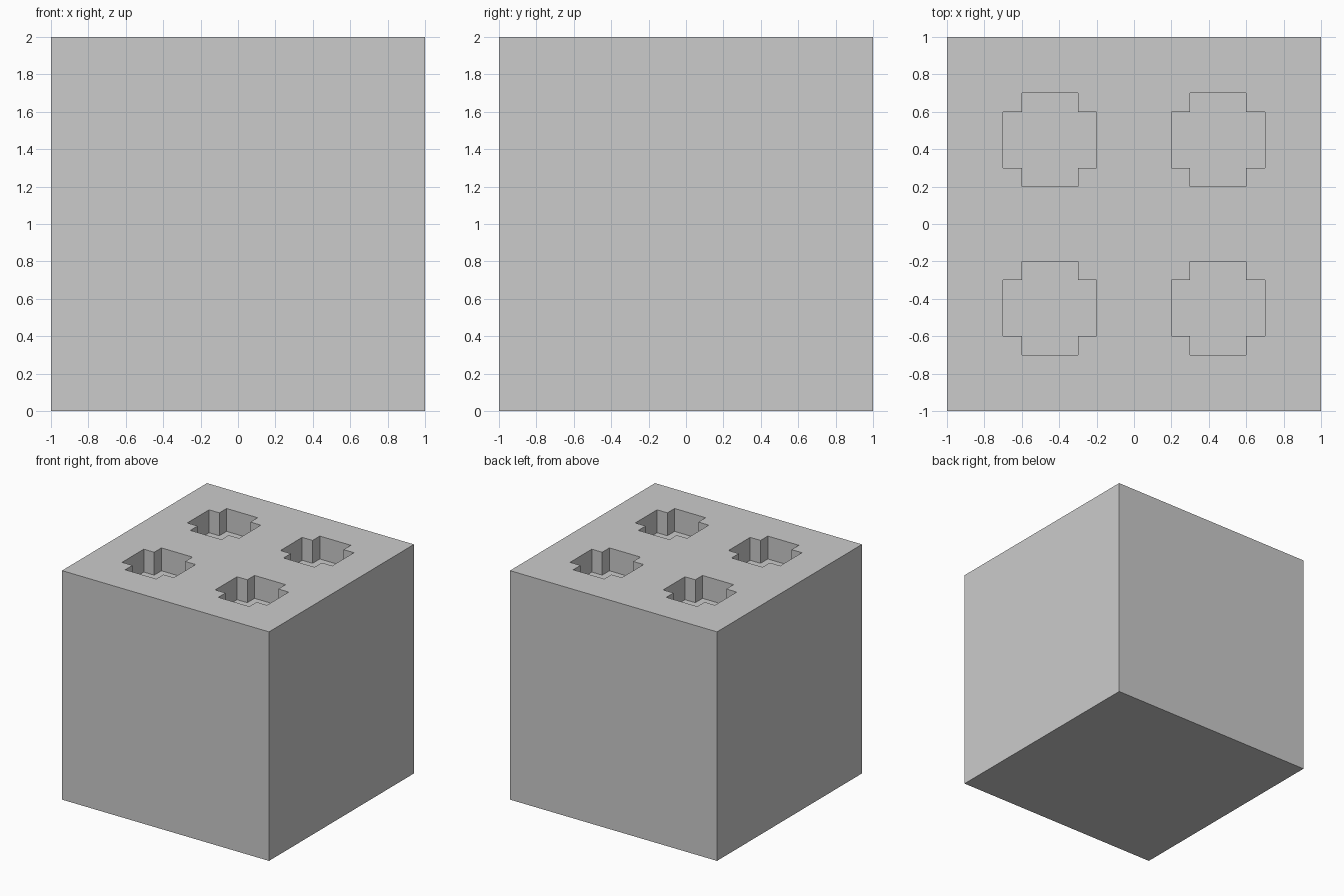
import bpy, bmesh

if "Cube" in bpy.data.objects:
    bpy.data.objects.remove(bpy.data.objects["Cube"])

DEPTH = 0.2  # pocket depth

# Solid cube block
bpy.ops.mesh.primitive_cube_add(size=2, location=(0, 0, 1))
block = bpy.context.object
block.name = "block"

# Plus-shaped profile of one pocket
a, b = 0.15, 0.25
plus = [(a, -b), (a, -a), (b, -a), (b, a), (a, a), (a, b),
        (-a, b), (-a, a), (-b, a), (-b, -a), (-a, -a), (-a, -b)]

# Four pocket cutters in one mesh
bm = bmesh.new()
for cx in (-0.45, 0.45):
    for cy in (-0.45, 0.45):
        face = bm.faces.new([bm.verts.new((cx + x, cy + y, 2 - DEPTH)) for x, y in plus])
        ext = bmesh.ops.extrude_face_region(bm, geom=[face], use_keep_orig=True)
        top = [v for v in ext["geom"] if isinstance(v, bmesh.types.BMVert)]
        bmesh.ops.translate(bm, verts=top, vec=(0, 0, DEPTH + 0.2))
bmesh.ops.recalc_face_normals(bm, faces=bm.faces)
mesh = bpy.data.meshes.new("pocket_cutter")
bm.to_mesh(mesh)
bm.free()
cutter = bpy.data.objects.new("pocket_cutter", mesh)
bpy.context.collection.objects.link(cutter)
cutter.hide_render = True

# Cut the pockets into the top
mod = block.modifiers.new("pockets", 'BOOLEAN')
mod.operation = 'DIFFERENCE'
mod.solver = 'EXACT'
mod.object = cutter
bpy.context.view_layer.objects.active = block
bpy.ops.object.modifier_apply(modifier=mod.name)
bpy.data.objects.remove(cutter)
